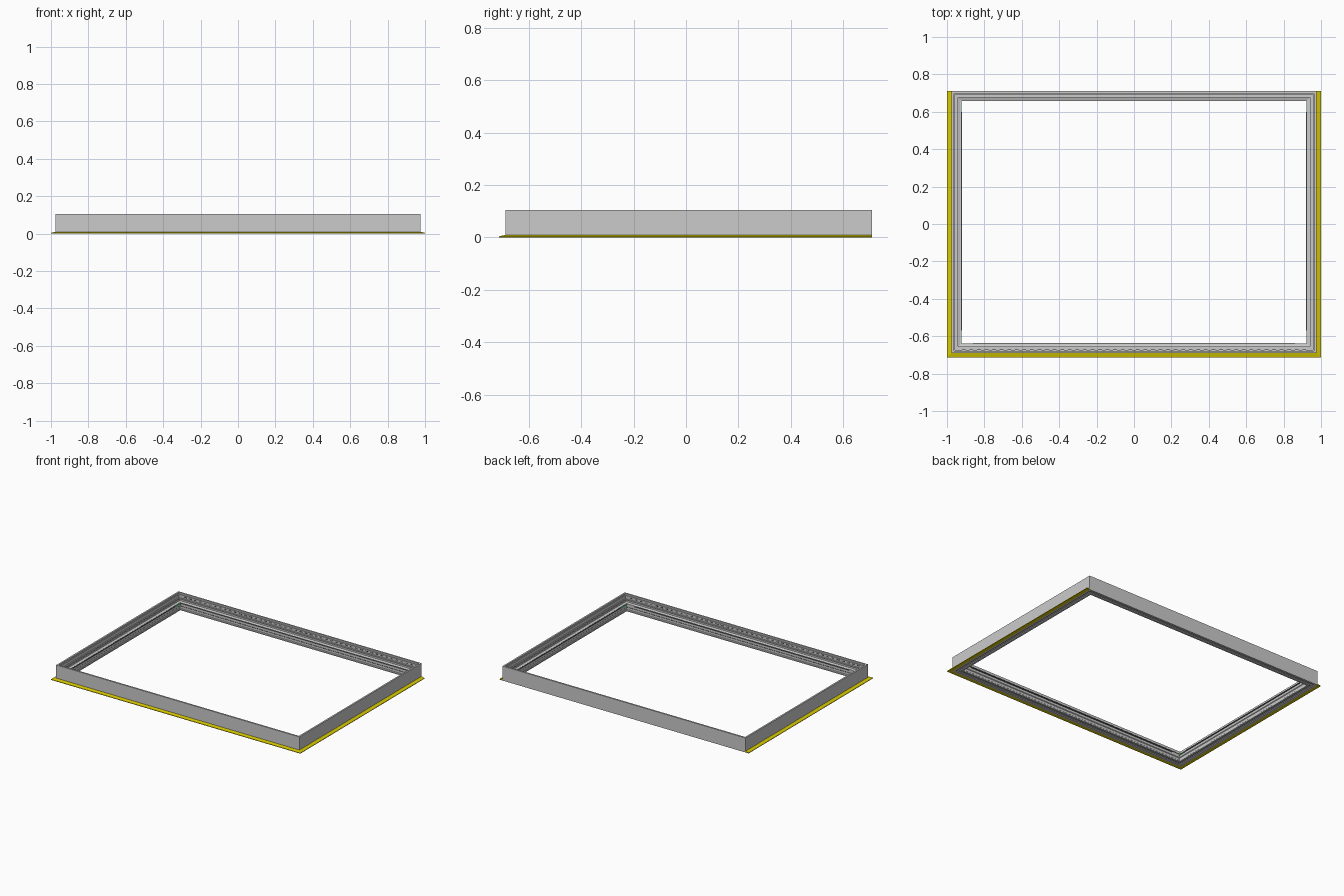
import bpy

if "Cube" in bpy.data.objects:
    bpy.data.objects.remove(bpy.data.objects["Cube"])

HX, HY, CY = 0.975, 0.70, 0.01   # outer half sizes and y centre of the frame


def material(name, rgb):
    m = bpy.data.materials.new(name)
    m.diffuse_color = (*rgb, 1)
    m.use_nodes = True
    m.node_tree.nodes["Principled BSDF"].inputs["Base Color"].default_value = m.diffuse_color
    return m


yellow = material("yellow", (0.68, 0.58, 0.0))
green = material("green", (0.1, 0.7, 0.2))
dark = material("dark", (0.12, 0.12, 0.12))


def add_mesh(name, verts, faces, mat=None):
    me = bpy.data.meshes.new(name)
    me.from_pydata(verts, [], faces)
    ob = bpy.data.objects.new(name, me)
    bpy.context.collection.objects.link(ob)
    if mat:
        me.materials.append(mat)
    return ob


def sweep(name, profile, corners, closed, mat=None):
    """Mitred sweep of a (inset, z) profile; corners maps inset -> xy list."""
    n = len(profile)
    rings = len(corners(0))
    verts = [(*corners(d)[i], z) for i in range(rings) for d, z in profile]
    faces = []
    for i in range(rings if closed else rings - 1):
        a, b = i * n, (i + 1) % rings * n
        for j in range(n):
            k = (j + 1) % n
            faces.append((a + j, b + j, b + k, a + k))
    if not closed:
        faces += [tuple(range(n)), tuple(range((rings - 1) * n, rings * n))[::-1]]
    return add_mesh(name, verts, faces, mat)


def boxes(name, items, mat=None):
    """One object made of axis aligned boxes (x0, x1, y0, y1, z0, z1)."""
    verts, faces = [], []
    quads = [(0, 1, 3, 2), (4, 6, 7, 5), (0, 4, 5, 1),
             (2, 3, 7, 6), (0, 2, 6, 4), (1, 5, 7, 3)]
    for x0, x1, y0, y1, z0, z1 in items:
        o = len(verts)
        verts += [(x, y, z) for x in (x0, x1) for y in (y0, y1) for z in (z0, z1)]
        faces += [tuple(o + i for i in q) for q in quads]
    return add_mesh(name, verts, faces, mat)


def loop(d):
    x, y = HX - d, HY - d
    return [(-x, CY - y), (x, CY - y), (x, CY + y), (-x, CY + y)]


def u_path(d):
    x, y = HX - d, HY - d
    return [(-x, CY + HY), (-x, CY - y), (x, CY - y), (x, CY + HY)]


# Stepped frame section: tall outer wall, slotted ledges, lower inner face
frame_profile = [(0, 0), (0, 0.105), (0.012, 0.105), (0.012, 0.094),
                 (0.017, 0.094), (0.017, 0.072), (0.024, 0.072),
                 (0.024, 0.066), (0.030, 0.066), (0.030, 0.072),
                 (0.034, 0.072), (0.034, 0.060), (0.046, 0.056),
                 (0.050, 0.056), (0.050, 0.032), (0.046, 0.028),
                 (0.046, 0.012), (0.050, 0.008), (0.050, 0),
                 (0.036, 0), (0.036, 0.006), (0.016, 0.006), (0.016, 0)]
sweep("frame", frame_profile, loop, True)

# Sloped flange on the left, front and right
sweep("flange", [(0, 0.010), (-0.025, 0.004), (-0.025, 0), (0, 0)],
      u_path, False, yellow)

# Rows of slots along the inside of the upper wall
slots = []
for i in range(46):
    x = -0.91 + i * 1.82 / 45
    for s in (-1, 1):
        y = CY + s * (HY - 0.0175)
        slots.append((x - 0.010, x + 0.010, y - 0.0008, y + 0.0008, 0.080, 0.086))
boxes("wall_slots", slots, dark)

# Dark sealing strips along the inner edge
xi, yb, yf = HX - 0.050, CY + HY - 0.050, CY - HY + 0.050
strips = [(-0.86, 0.86, yf, yf + 0.005, 0.048, 0.055),
          (-0.92, 0.92, yb - 0.003, yb, 0.048, 0.055)]
strips += [tuple(sorted((s * xi, s * (xi - 0.005)))) + (-0.57, 0.60, 0.048, 0.055)
           for s in (-1, 1)]
boxes("sealing_strips", strips, dark)

# Small green clips beside the strip ends
clips = []
for s in (-1, 1):
    xs = tuple(sorted((s * xi, s * (xi - 0.004))))
    clips.append(xs + (0.60, yb, 0.046, 0.052))
    clips.append(xs + (yf, -0.57, 0.046, 0.052))
boxes("corner_clips", clips, green)

# Consistent outward normals
import bmesh
for ob in bpy.context.collection.objects:
    bm = bmesh.new()
    bm.from_mesh(ob.data)
    bmesh.ops.recalc_face_normals(bm, faces=bm.faces)
    bm.to_mesh(ob.data)
    bm.free()
